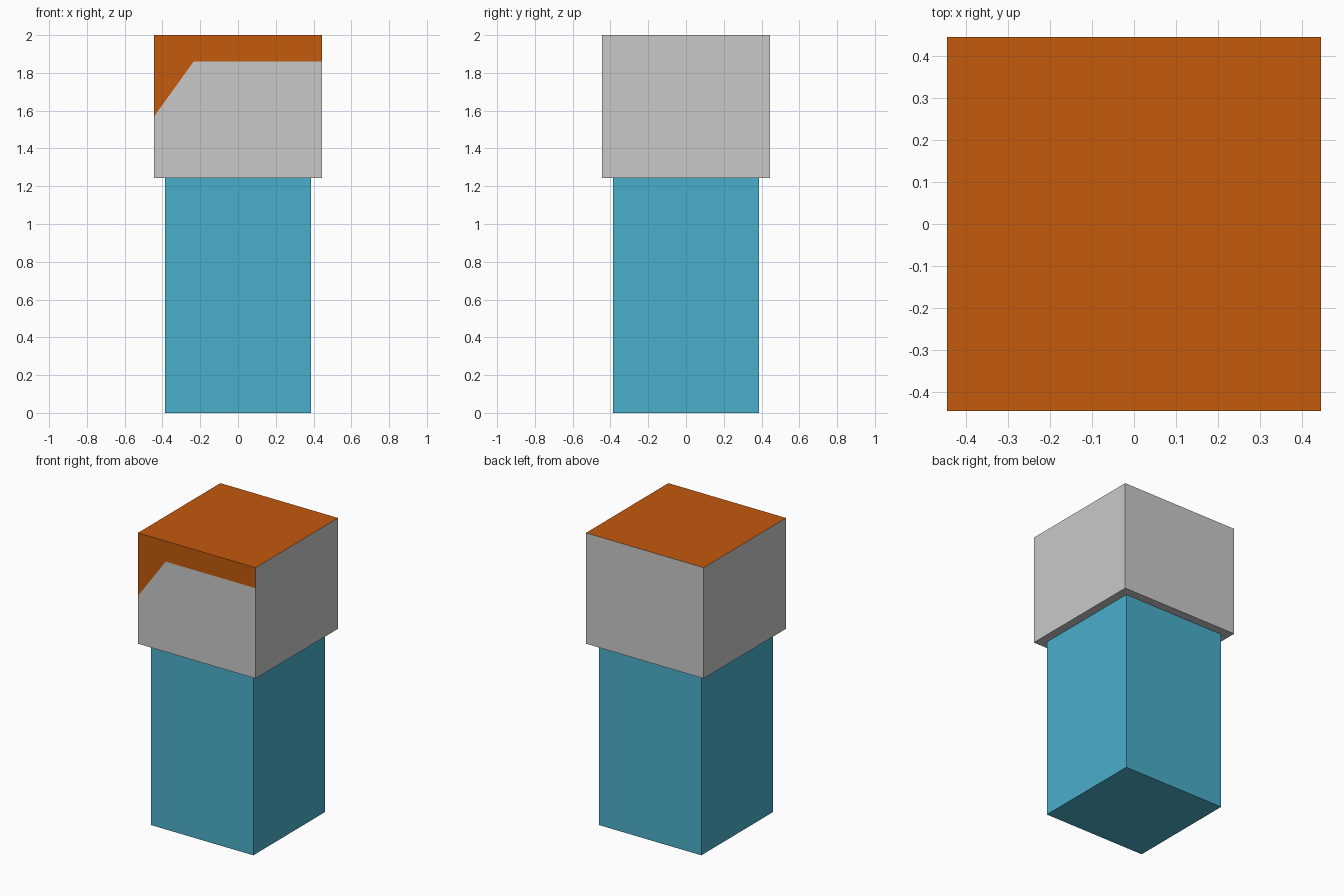
import bpy, bmesh
from mathutils import Vector

if "Cube" in bpy.data.objects:
    bpy.data.objects.remove(bpy.data.objects["Cube"])


def material(name, rgb):
    m = bpy.data.materials.new(name)
    m.diffuse_color = (*rgb, 1.0)
    m.use_nodes = True
    m.node_tree.nodes["Principled BSDF"].inputs["Base Color"].default_value = m.diffuse_color
    return m


blue = material("blue", (0.0685, 0.429, 0.591))
grey = material("light grey", (0.584, 0.584, 0.584))
orange = material("orange", (0.552, 0.100, 0.004))


def block(name, half, z0, z1, mats, paint=None):
    """Square block standing between two heights, optionally painted."""
    bm = bmesh.new()
    bmesh.ops.create_cube(bm, size=1)
    bmesh.ops.scale(bm, vec=(half * 2, half * 2, z1 - z0), verts=bm.verts)
    bmesh.ops.translate(bm, vec=(0, 0, (z0 + z1) / 2), verts=bm.verts)
    if paint:
        paint(bm)
    me = bpy.data.meshes.new(name)
    bm.to_mesh(me)
    bm.free()
    for m in mats:
        me.materials.append(m)
    ob = bpy.data.objects.new(name, me)
    bpy.context.collection.objects.link(ob)
    return ob


# Hairline on the front of the head: level fringe plus a diagonal lock
corner = Vector((-0.235, 0, 1.86))
side_end = Vector((-0.444, 0, 1.57))
slope = corner - side_end
diagonal = Vector((-slope.z, 0, slope.x)).normalized()
level = Vector((0, 0, 1))


def paint_hair(bm):
    # Cut only the front face along both hairlines
    for normal in (level, diagonal):
        faces = [f for f in bm.faces if f.normal.y < -0.9]
        edges = {e for f in faces for e in f.edges}
        verts = {v for f in faces for v in f.verts}
        bmesh.ops.bisect_plane(bm, geom=[*faces, *edges, *verts],
                               plane_co=corner, plane_no=normal)
        bm.normal_update()
    # Orange on the crown and above either hairline
    for f in bm.faces:
        d = f.calc_center_median() - corner
        front_hair = f.normal.y < -0.9 and (d.dot(level) > 0 or d.dot(diagonal) > 0)
        f.material_index = int(f.normal.z > 0.9 or front_hair)


block("body", 0.386, 0.0, 1.244, [blue])
block("head", 0.444, 1.244, 2.0, [grey, orange], paint_hair)
